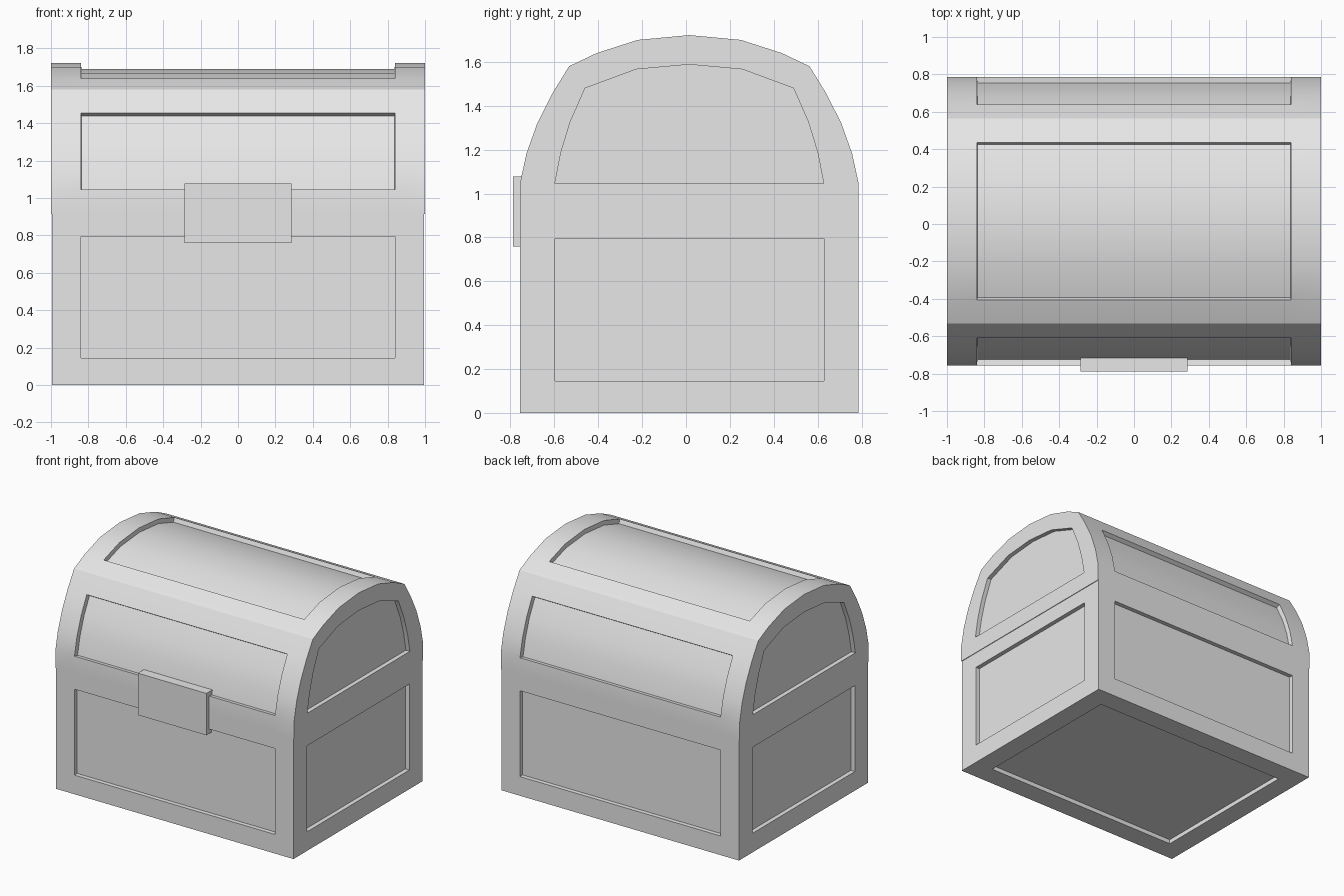
import bpy, bmesh, math
from mathutils import Vector

if "Cube" in bpy.data.objects:
    bpy.data.objects.remove(bpy.data.objects["Cube"], do_unlink=True)

DEPTH = 0.033                  # how far every panel is sunk
CY = 0.015                     # middle of the chest in y
HALF_Y, SPLIT = 0.772, 0.915   # half depth, height where lid meets body
BODY_X, PANEL_X = 0.995, 0.84

grey = bpy.data.materials.new("light grey")
grey.use_nodes = True
grey.diffuse_color = (0.8, 0.8, 0.8, 1)
grey.node_tree.nodes["Principled BSDF"].inputs["Base Color"].default_value = (0.8, 0.8, 0.8, 1)


def framed_panel(bm, outer, inner, normal):
    """A face with a border and a sunken floor; the loops pair up point by point."""
    o = [bm.verts.new(p) for p in outer]
    i = [bm.verts.new(p) for p in inner]
    f = [bm.verts.new(Vector(p) - Vector(normal) * DEPTH) for p in inner]
    for a in range(len(o)):
        b = (a + 1) % len(o)
        bm.faces.new((o[a], o[b], i[b], i[a]))
        bm.faces.new((i[a], i[b], f[b], f[a]))
    bm.faces.new(f)


def weld(bm):
    bmesh.ops.remove_doubles(bm, verts=bm.verts, dist=0.0005)
    bmesh.ops.recalc_face_normals(bm, faces=bm.faces)


def finish(bm, name):
    mesh = bpy.data.meshes.new(name)
    bm.to_mesh(mesh)
    bm.free()
    mesh.materials.append(grey)
    ob = bpy.data.objects.new(name, mesh)
    bpy.context.collection.objects.link(ob)
    bpy.ops.object.select_all(action='DESELECT')
    ob.select_set(True)
    bpy.context.view_layer.objects.active = ob
    bpy.ops.object.shade_smooth_by_angle(angle=math.radians(30))
    return ob


def rect(u, v0, v1):
    return [(-u, v0), (u, v0), (u, v1), (-u, v1)]


# Body: sunken panels on four sides and the bottom
bm = bmesh.new()
PANEL_Y = 0.613
for s in (-1, 1):
    y, x = CY + s * HALF_Y, s * BODY_X
    framed_panel(bm, [(u, y, v) for u, v in rect(BODY_X, 0, SPLIT)],
                 [(u, y, v) for u, v in rect(PANEL_X, 0.145, 0.795)], (0, s, 0))
    framed_panel(bm, [(x, CY + u, v) for u, v in rect(HALF_Y, 0, SPLIT)],
                 [(x, CY + u, v) for u, v in rect(PANEL_Y, 0.145, 0.795)], (s, 0, 0))
framed_panel(bm, [(u, CY + v, 0) for u, v in rect(BODY_X, -HALF_Y, HALF_Y)],
             [(u, CY + v, 0) for u, v in rect(PANEL_X, -PANEL_Y, PANEL_Y)], (0, 0, -1))
bm.faces.new([bm.verts.new((u, CY + v, SPLIT)) for u, v in rect(BODY_X, -HALF_Y, HALF_Y)])
weld(bm)
finish(bm, "chest_body")

# Lid: half profile (distance from the middle, height) with matching end panel points
half = [(0.772, SPLIT), (0.772, 1.045), (0.742, 1.183), (0.693, 1.32), (0.625, 1.455),
        (0.548, 1.58), (0.422, 1.64), (0.235, 1.70)]
half_in = [(0.613, 1.045), (0.613, 1.045), (0.585, 1.187), (0.543, 1.325), (0.475, 1.48),
           (0.475, 1.48), (0.475, 1.48), (0.242, 1.566)]


def arch(pts, top):
    return ([(CY - d, z) for d, z in pts] + [(CY, top)]
            + [(CY + d, z) for d, z in reversed(pts)])


profile, inner = arch(half, 1.722), arch(half_in, 1.588)
bm = bmesh.new()
rows = [[bm.verts.new((x, y, z)) for y, z in profile]
        for x in (-1, -PANEL_X, PANEL_X, 1)]
for r, q in zip(rows, rows[1:]):
    for a in range(len(profile)):
        b = (a + 1) % len(profile)     # the last strip closes the underside
        bm.faces.new((r[a], r[b], q[b], q[a]))
for s in (-1, 1):
    framed_panel(bm, [(s, y, z) for y, z in profile], [(s, y, z) for y, z in inner], (s, 0, 0))
weld(bm)

# Sunken panels along the front, back and crown of the lid
mid = [(f, f.calc_center_median()) for f in bm.faces]
mid = [(f, c) for f, c in mid if abs(c.x) < 0.1]
front = [f for f, c in mid if c.y < CY and 1.05 < c.z < 1.45]
back = [f for f, c in mid if c.y > CY and 1.05 < c.z < 1.45]
crown = [f for f, c in mid if c.z > 1.64]
for faces in (front, back, crown):
    bmesh.ops.inset_region(bm, faces=faces, thickness=0.003, depth=-DEPTH,
                           use_boundary=True, use_even_offset=True)
finish(bm, "chest_lid")

# Latch plate
bm = bmesh.new()
bmesh.ops.create_cube(bm, size=1)
for v in bm.verts:
    v.co = (v.co.x * 0.574, -0.75 + v.co.y * 0.076, 0.918 + v.co.z * 0.317)
finish(bm, "latch_plate")
